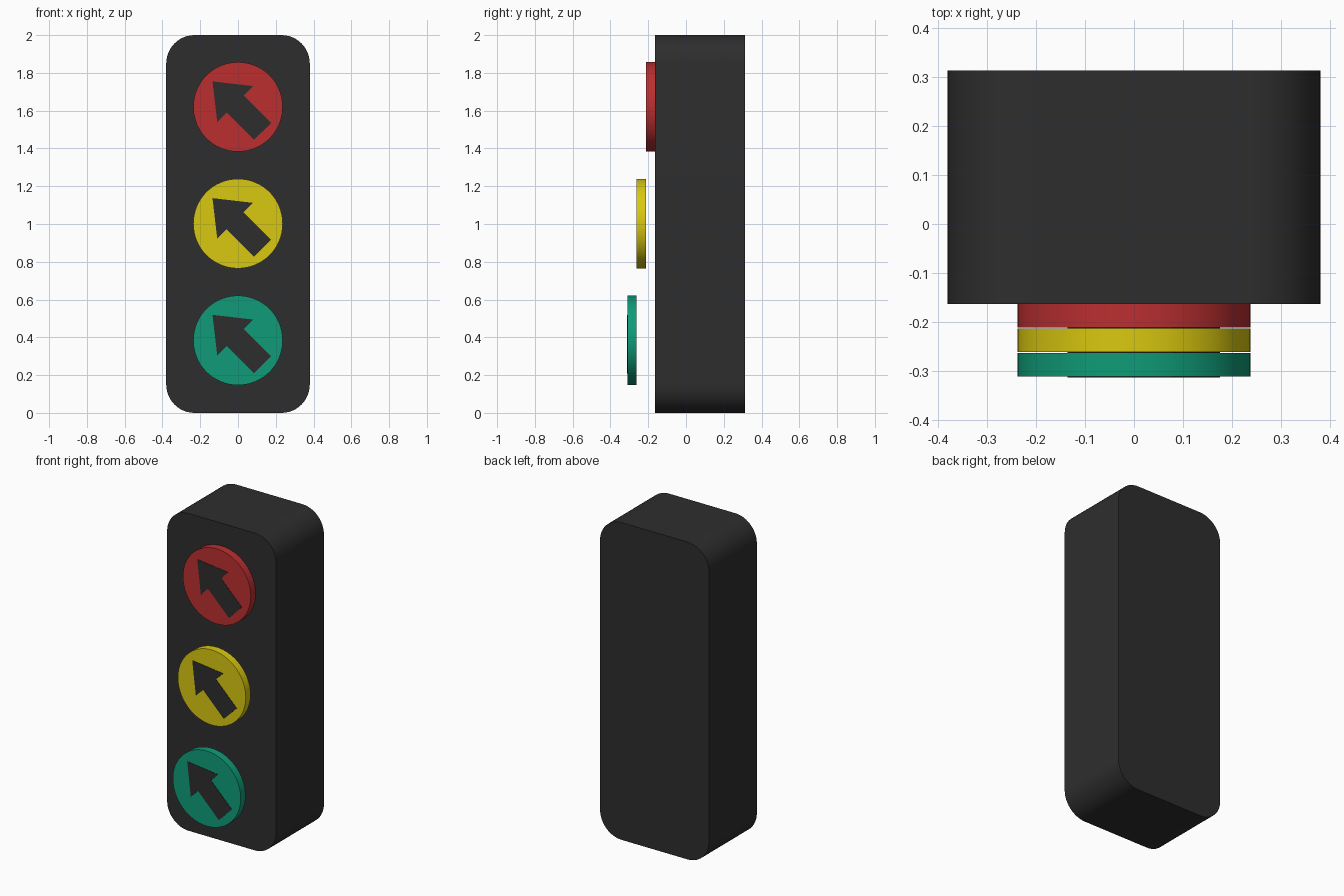
import bpy, bmesh
from math import cos, sin, pi, radians

if "Cube" in bpy.data.objects:
    bpy.data.objects.remove(bpy.data.objects["Cube"])

def material(name, rgb):
    m = bpy.data.materials.new(name)
    m.diffuse_color = (*rgb, 1)
    m.use_nodes = True
    m.node_tree.nodes["Principled BSDF"].inputs["Base Color"].default_value = m.diffuse_color
    return m

def prism(name, profile, z, y_front, y_back, mat):
    """Extrude an x-z outline from y_front to y_back."""
    bm = bmesh.new()
    face = bm.faces.new([bm.verts.new((x, y_front, h + z)) for x, h in profile])
    ext = bmesh.ops.extrude_face_region(bm, geom=[face], use_keep_orig=True)
    moved = [g for g in ext["geom"] if isinstance(g, bmesh.types.BMVert)]
    bmesh.ops.translate(bm, verts=moved, vec=(0, y_back - y_front, 0))
    bmesh.ops.recalc_face_normals(bm, faces=bm.faces)
    mesh = bpy.data.meshes.new(name)
    bm.to_mesh(mesh)
    bm.free()
    mesh.materials.append(mat)
    ob = bpy.data.objects.new(name, mesh)
    bpy.context.collection.objects.link(ob)
    bpy.ops.object.select_all(action='DESELECT')
    ob.select_set(True)
    bpy.context.view_layer.objects.active = ob
    bpy.ops.object.shade_smooth_by_angle(angle=radians(30))
    return ob

dark = material("dark_housing", (0.027, 0.027, 0.027))

# Housing: rounded rectangle
W, H, R, SEG = 0.38, 1.0, 0.15, 12
outline = []
for i, (sx, sz) in enumerate([(1, 1), (-1, 1), (-1, -1), (1, -1)]):
    for k in range(SEG + 1):
        a = (i + k / SEG) * pi / 2
        outline.append((sx * (W - R) + R * cos(a), sz * (H - R) + R * sin(a)))
prism("housing", outline, 1.0, -0.163, 0.313, dark)

# Lamps: each disc is stepped further forward, with a thin arrow on its face
disc = [(0.237 * cos(2 * pi * k / 64), 0.237 * sin(2 * pi * k / 64)) for k in range(64)]
arrow = [(-0.135, 0.135), (0.08, 0.11), (0.03, 0.06), (0.175, -0.085),
         (0.085, -0.175), (-0.06, -0.03), (-0.11, -0.08)]
lamps = [("red", (0.50, 0.028, 0.03), 1.62),
         ("yellow", (0.70, 0.58, 0.005), 1.002),
         ("green", (0.005, 0.33, 0.185), 0.384)]
for i, (name, rgb, z) in enumerate(lamps):
    back = -0.163 - 0.05 * i
    front = back - 0.048
    prism(name + "_lamp", disc, z, front, back, material(name, rgb))
    prism(name + "_arrow", arrow, z, front - 0.002, front + 0.001, dark)
